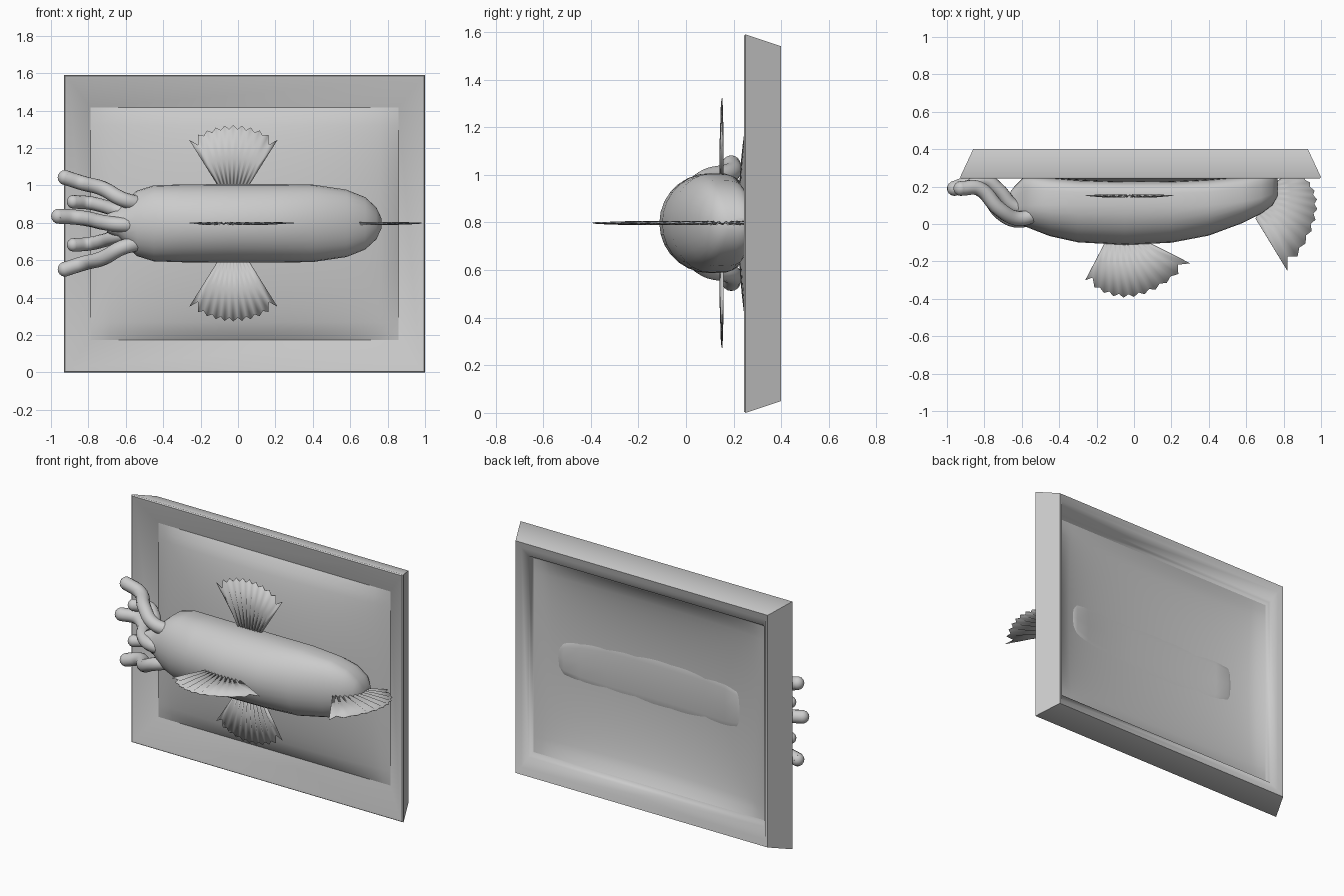
import bpy, bmesh, math
from mathutils import Vector

if "Cube" in bpy.data.objects:
    bpy.data.objects.remove(bpy.data.objects["Cube"])

CX, CZ = 0.035, 0.795      # picture centre


def make(name, bm, angle=35):
    bmesh.ops.recalc_face_normals(bm, faces=bm.faces)
    me = bpy.data.meshes.new(name)
    bm.to_mesh(me)
    bm.free()
    ob = bpy.data.objects.new(name, me)
    bpy.context.collection.objects.link(ob)
    bpy.ops.object.select_all(action='DESELECT')
    ob.select_set(True)
    bpy.context.view_layer.objects.active = ob
    bpy.ops.object.shade_smooth_by_angle(angle=math.radians(angle))
    return ob


def bridge(bm, a, b):
    n = len(a)
    for i in range(n):
        j = (i + 1) % n
        bm.faces.new((a[i], a[j], b[j], b[i]))


# Frame: rectangular loops (inset x, inset z, y), closed into a ring
bm = bmesh.new()
profile = [(0, 0, .25), (.006, .006, .243), (.025, .025, .249), (.1425, .1725, .32),
           (.13, .155, .335), (.128, .15, .352), (.10, .09, .385), (.07, .05, .40)]
loops = []
for ix, iz, y in profile:
    hx, hz = .965 - ix, .795 - iz
    loops.append([bm.verts.new((CX + sx * hx, y, CZ + sz * hz))
                  for sx, sz in ((-1, -1), (1, -1), (1, 1), (-1, 1))])
for a, b in zip(loops, loops[1:] + loops[:1]):
    bridge(bm, a, b)
make("picture_frame", bm, 62)

# Canvas: grid bulging forward around the body
bm = bmesh.new()
bmesh.ops.create_grid(bm, x_segments=32, y_segments=26, size=1)
for v in bm.verts:
    u, w = v.co.x, v.co.y
    h = max(0, (1 - u * u) * (1 - w * w)) ** .6
    v.co = (CX + u * .8225, .32 - .1 * h, CZ + w * .6225)
make("canvas", bm, 60)

# Body: D-shaped sections lofted along x (x, half width, front y, mid y, back y)
bm = bmesh.new()
stations = [(-.70, .05, .03, .07, .12), (-.64, .075, .01, .09, .2), (-.59, .13, -.01, .10, .25),
            (-.54, .175, -.03, .10, .26),
            (-.45, .203, -.065, .10, .25), (-.3, .208, -.098, .10, .236), (-.05, .21, -.112, .10, .229),
            (.2, .21, -.10, .10, .229), (.4, .207, -.062, .10, .238), (.58, .18, .005, .12, .256),
            (.68, .14, .055, .14, .272), (.74, .085, .10, .16, .27), (.768, .025, .15, .18, .25)]
N = 28
rings = []
for x, w, f, m, b in stations:
    ring = []
    for i in range(N):
        a = 2 * math.pi * i / N
        c, s = math.cos(a), math.sin(a)
        if s > 0:      # squarer back half
            c, s = math.copysign(abs(c) ** .45, c), s ** .45
        y = m + (b - m) * s if s > 0 else m + (m - f) * s
        ring.append(bm.verts.new((x, y, .797 + w * c)))
    rings.append(ring)
for a, b in zip(rings, rings[1:]):
    bridge(bm, a, b)
bm.faces.new(rings[0])
bm.faces.new(rings[-1])
make("body", bm, 70)


# Pleated fan fins: deep folds at the root, flattening to a toothed edge
def fan(name, base0, base1, tip0, mid, tip1, normal, pleats=10):
    base0, base1, tip0, mid, tip1, normal = map(Vector, (base0, base1, tip0, mid, tip1, normal))
    bm = bmesh.new()
    n = pleats * 2
    cols = []
    for i in range(n + 1):
        t = i / n
        root = base0.lerp(base1, t)
        tip = (tip0 * (1 - t) * (1 - 2 * t) + mid * 4 * t * (1 - t) + tip1 * t * (2 * t - 1))
        ridge = i % 2 == 0
        if not ridge:
            tip = root.lerp(tip, .85 if i in (1, n - 1) else .94)
        sgn = 1 if ridge else -1
        cols.append([bm.verts.new(root.lerp(tip, k) + normal * sgn * amp)
                     for k, amp in ((0, .007), (.5, .007), (1, .002))])
    for a, b in zip(cols, cols[1:]):
        for k in range(2):
            bm.faces.new((a[k], b[k], b[k + 1], a[k + 1]))
    ob = make(name, bm, 70)
    sol = ob.modifiers.new("thickness", 'SOLIDIFY')
    sol.thickness = .003
    sol.offset = 0


for name, s in (("upper_fin", 1), ("lower_fin", -1)):
    fan(name, (-.10, .15, .797 + s * .19), (.05, .15, .797 + s * .19),
        (-.26, .15, .797 + s * .445), (-.025, .15, .797 + s * .525),
        (.21, .15, .797 + s * .445), (0, 1, 0))
fan("front_fin", (-.15, -.09, .797), (.06, -.09, .797),
    (-.26, -.30, .797), (.0, -.39, .797), (.30, -.21, .797), (0, 0, 1))
fan("tail_fin", (.75, .22, .797), (.65, .03, .797),
    (.86, .29, .797), (.98, .08, .797), (.82, -.25, .797), (0, 0, 1))


# Tentacles: round tubes with ball ends
def tentacle(name, pts, r):
    cu = bpy.data.curves.new(name, 'CURVE')
    cu.dimensions = '3D'
    cu.bevel_depth = r
    cu.bevel_resolution = 4
    cu.resolution_u = 6
    cu.use_fill_caps = True
    sp = cu.splines.new('BEZIER')
    sp.bezier_points.add(len(pts) - 1)
    for p, co in zip(sp.bezier_points, pts):
        p.co = co
        p.handle_left_type = p.handle_right_type = 'AUTO'
    ob = bpy.data.objects.new(name, cu)
    bpy.context.collection.objects.link(ob)
    bpy.ops.mesh.primitive_uv_sphere_add(segments=14, ring_count=8, radius=r, location=pts[-1])
    bpy.context.object.name = name + "_tip"
    bpy.ops.object.shade_smooth()


for side, s in (("upper", 1), ("lower", -1)):
    tentacle(side + "_outer_tentacle",
             [(-.50, .06, .797 + s * .10), (-.62, .03, .797 + s * .13), (-.72, .08, .797 + s * .185),
              (-.83, .19, .797 + s * .215), (-.925, .19, .797 + s * .245)], .04)
    tentacle(side + "_inner_tentacle",
             [(-.50, .09, .797 + s * .04), (-.63, .09, .797 + s * .065), (-.73, .19, .797 + s * .095),
              (-.80, .235, .797 + s * .11), (-.88, .20, .797 + s * .115)], .036)
tentacle("middle_tentacle", [(-.50, .06, .79), (-.62, .02, .79), (-.71, .06, .80),
                             (-.80, .18, .82), (-.87, .215, .83), (-.96, .19, .835)], .04)
